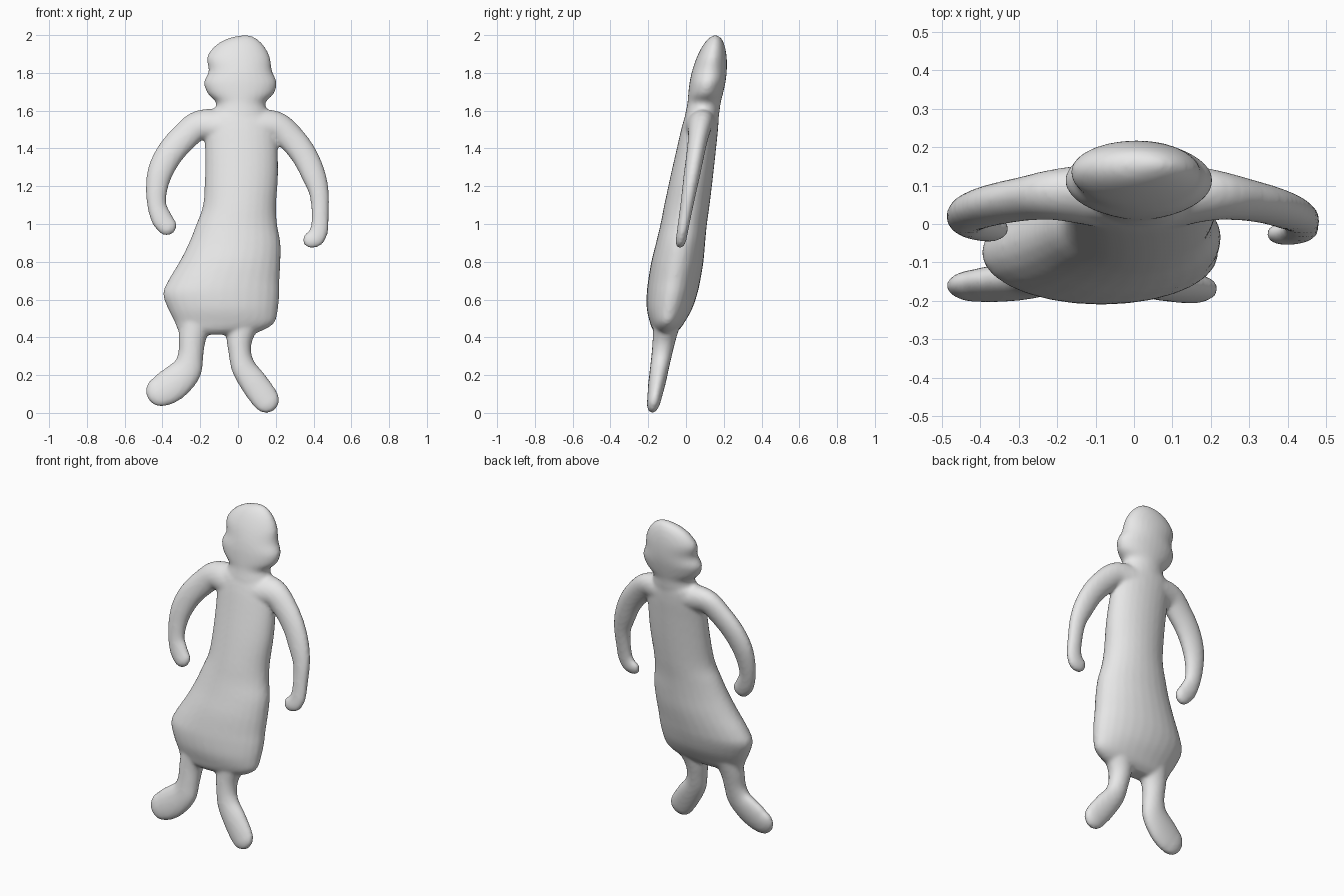
import bpy, bmesh, math
from mathutils import Vector

if "Cube" in bpy.data.objects:
    bpy.data.objects.remove(bpy.data.objects["Cube"])

clay = bpy.data.materials.new("light_grey_clay")
clay.diffuse_color = (0.8, 0.8, 0.8, 1)
clay.use_nodes = True
clay.node_tree.nodes["Principled BSDF"].inputs["Base Color"].default_value = clay.diffuse_color
SIDES = 28


def lean(z):
    # the flat middle sheet of the figure tilts backwards towards the head
    return -0.18 + 0.168 * z


def spline(points, steps=4):
    # Catmull-Rom resampling of tuples of any length
    pts = [Vector(p) for p in points]
    out = []
    for i in range(len(pts) - 1):
        a, b, c, d = pts[max(i - 1, 0)], pts[i], pts[i + 1], pts[min(i + 2, len(pts) - 1)]
        for k in range(steps):
            t = k / steps
            out.append(0.5 * (2 * b + (c - a) * t + (2 * a - 5 * b + 4 * c - d) * t * t
                              + (3 * b - a - 3 * c + d) * t ** 3))
    return out + [pts[-1]]


def skin(bm, rings):
    loops = [[bm.verts.new(p) for p in r] for r in rings]
    for r, s in zip(loops, loops[1:]):
        for i in range(SIDES):
            j = (i + 1) % SIDES
            bm.faces.new((r[i], r[j], s[j], s[i]))
    bm.faces.new(loops[0][::-1])
    bm.faces.new(loops[-1])


def trunk(bm, rows):
    # rows: height, left edge, right edge, half depth
    rings = []
    for z, xl, xr, d in spline(rows):
        ring = []
        for i in range(SIDES):
            a = math.tau * i / SIDES
            ring.append(((xl + xr) / 2 + (xr - xl) / 2 * math.cos(a), lean(z) + d * math.sin(a), z))
        rings.append(ring)
    skin(bm, rings)


def limb(bm, rows):
    # rows: x, z, half width, half depth; the far end is rounded
    path = spline(rows)
    rings = []
    for i, (x, z, w, d) in enumerate(path):
        p, q = path[max(i - 1, 0)], path[min(i + 1, len(path) - 1)]
        t = Vector((q[0] - p[0], q[1] - p[1])).normalized()
        rings.append((x, z, w, d, t))
    x, z, w, d, t = rings[-1]
    for k in range(1, 7):
        a = math.pi / 2 * k / 6.2
        rings.append((x + t.x * w * math.sin(a), z + t.y * w * math.sin(a),
                      w * math.cos(a), d * math.cos(a), t))
    loops = []
    for x, z, w, d, t in rings:
        loop = []
        for i in range(SIDES):
            a = math.tau * i / SIDES
            u, v = x - t.y * w * math.cos(a), z + t.x * w * math.cos(a)
            loop.append((u, lean(v) + d * math.sin(a), v))
        loops.append(loop)
    skin(bm, loops)


bm = bmesh.new()

# head and neck
trunk(bm, [(1.50, -.14, .17, .09), (1.58, -.13, .16, .09), (1.64, -.115, .145, .088),
           (1.69, -.16, .19, .092), (1.75, -.18, .205, .095), (1.81, -.155, .18, .092),
           (1.88, -.165, .17, .08), (1.94, -.125, .14, .06), (1.98, -.06, .10, .036),
           (2.0, .02, .06, .008)])
# gown
trunk(bm, [(.415, -.29, .07, .04), (.44, -.32, .14, .07), (.48, -.335, .195, .092),
           (.55, -.37, .212, .12), (.63, -.397, .22, .134), (.70, -.37, .22, .138),
           (.80, -.31, .225, .138), (.90, -.26, .225, .13), (1.0, -.22, .207, .123),
           (1.1, -.185, .202, .12), (1.25, -.175, .212, .113), (1.4, -.175, .21, .104),
           (1.52, -.18, .20, .096), (1.585, -.16, .17, .085), (1.615, -.11, .13, .06)])
# arms
limb(bm, [(-.08, 1.52, .09, .085), (-.2, 1.525, .078, .066), (-.28, 1.465, .075, .056),
          (-.36, 1.375, .073, .052), (-.41, 1.28, .068, .048), (-.43, 1.19, .058, .042),
          (-.43, 1.1, .051, .036), (-.405, 1.03, .056, .034), (-.378, .992, .053, .032)])
limb(bm, [(.1, 1.52, .09, .085), (.2, 1.52, .077, .066), (.28, 1.455, .073, .054),
          (.35, 1.365, .069, .048), (.40, 1.26, .064, .044), (.43, 1.16, .052, .038),
          (.435, 1.05, .046, .033), (.43, .97, .048, .03), (.41, .928, .050, .029),
          (.388, .917, .045, .028)])
# legs and feet
limb(bm, [(-.21, .52, .10, .08), (-.24, .41, .075, .064), (-.25, .31, .067, .055),
          (-.27, .23, .08, .05), (-.325, .17, .09, .047), (-.38, .13, .09, .043),
          (-.405, .116, .083, .04)])
limb(bm, [(.04, .52, .10, .08), (.01, .41, .073, .064), (.01, .32, .06, .055),
          (.03, .24, .065, .05), (.08, .165, .073, .046), (.13, .095, .074, .04),
          (.148, .07, .071, .037)])

bmesh.ops.recalc_face_normals(bm, faces=bm.faces)
mesh = bpy.data.meshes.new("figure")
bm.to_mesh(mesh)
bm.free()
mesh.materials.append(clay)
figure = bpy.data.objects.new("figure", mesh)
bpy.context.collection.objects.link(figure)

# fuse the parts into one soft inflated skin
fuse = figure.modifiers.new("fuse", 'REMESH')
fuse.mode = 'VOXEL'
fuse.voxel_size = 0.011
fuse.use_smooth_shade = True
soften = figure.modifiers.new("soften", 'SMOOTH')
soften.factor = 0.5
soften.iterations = 5
